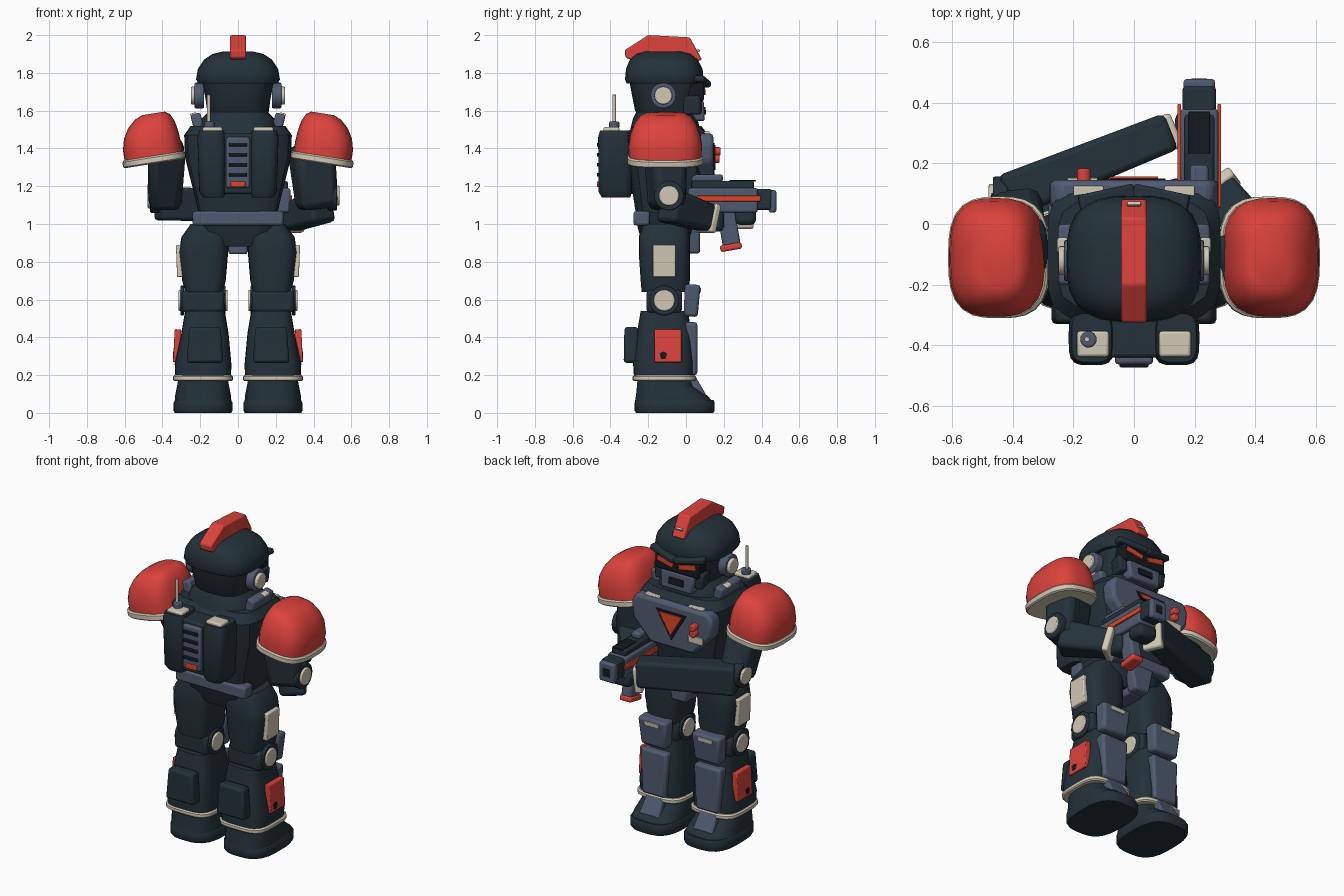
import bpy, bmesh, math
from mathutils import Matrix, Vector, Euler


def mat(name, *c):
    m = bpy.data.materials.new(name)
    m.diffuse_color = (*c, 1)
    return m


DARK = mat("dark_armor", .017, .031, .041)
BLACK = mat("black_recess", .007, .010, .014)
SLATE = mat("slate_blue", .080, .105, .165)
RED = mat("shell_red", .72, .055, .045)
ORANGE = mat("signal_orange", .75, .060, .020)
CREAM = mat("cream_trim", .64, .58, .46)


def finish(name, bm, m, bevel=0.0, angle=35):
    bmesh.ops.recalc_face_normals(bm, faces=bm.faces)
    me = bpy.data.meshes.new(name)
    bm.to_mesh(me)
    bm.free()
    ob = bpy.data.objects.new(name, me)
    bpy.context.collection.objects.link(ob)
    me.materials.append(m)
    bpy.ops.object.select_all(action='DESELECT')
    ob.select_set(True)
    bpy.context.view_layer.objects.active = ob
    bpy.ops.object.shade_smooth_by_angle(angle=math.radians(angle))
    if bevel:
        b = ob.modifiers.new("bevel", 'BEVEL')
        b.width, b.segments, b.limit_method = bevel, 2, 'ANGLE'
    return ob


def box(name, c, size, m, rot=(0, 0, 0), bevel=.012, taper=(1, 1), matrix=None):
    """Box with optional scaling of its top face."""
    bm = bmesh.new()
    bmesh.ops.create_cube(bm, size=1)
    for v in bm.verts:
        k = taper if v.co.z > 0 else (1, 1)
        v.co = Vector((v.co.x * size[0] * k[0], v.co.y * size[1] * k[1], v.co.z * size[2]))
    if matrix is None:
        matrix = Matrix.Translation(c) @ Euler([math.radians(a) for a in rot]).to_matrix().to_4x4()
    bm.transform(matrix)
    return finish(name, bm, m, min(bevel, min(size) * .3))


def beam(name, p, q, w, h, m, taper=(1, 1), bevel=.025):
    """Box stretched between two points."""
    p, q = Vector(p), Vector(q)
    d = q - p
    mx = Matrix.Translation((p + q) / 2) @ d.to_track_quat('Z', 'Y').to_matrix().to_4x4()
    return box(name, None, (w, h, d.length), m, bevel=bevel, taper=taper, matrix=mx)


def disc(name, c, r, depth, m, axis='X', bevel=.006, r2=None):
    bm = bmesh.new()
    rot = {'X': Matrix.Rotation(math.pi / 2, 4, 'Y'), 'Y': Matrix.Rotation(math.pi / 2, 4, 'X'),
           'Z': Matrix.Identity(4)}[axis]
    bmesh.ops.create_cone(bm, cap_ends=True, segments=24, radius1=r, radius2=r if r2 is None else r2,
                          depth=depth, matrix=Matrix.Translation(c) @ rot)
    return finish(name, bm, m, bevel)


def prism(name, pts, axis, lo, hi, m, bevel=.012):
    """Profile extruded along x (pts are y,z) or along y (pts are x,z)."""
    bm = bmesh.new()
    rings = [[bm.verts.new((t, a, b) if axis == 'X' else (a, t, b)) for a, b in pts] for t in (lo, hi)]
    n = len(pts)
    bm.faces.new(rings[0])
    bm.faces.new(rings[1])
    for i in range(n):
        j = (i + 1) % n
        bm.faces.new((rings[0][i], rings[0][j], rings[1][j], rings[1][i]))
    return finish(name, bm, m, bevel)


def loft(name, secs, m, p=4, n=32, matrix=None, angle=35):
    """Stack of rounded-square sections: (z, cx, cy, half_x, half_y)."""
    bm = bmesh.new()
    rings = []
    for z, cx, cy, hx, hy in secs:
        ring = []
        for i in range(n):
            a = 2 * math.pi * (i + .5) / n
            c, s = math.cos(a), math.sin(a)
            k = (abs(c) ** p + abs(s) ** p) ** (-1 / p)
            ring.append(bm.verts.new((cx + hx * c * k, cy + hy * s * k, z)))
        rings.append(ring)
    bm.faces.new(rings[0])
    bm.faces.new(rings[-1])
    for a, b in zip(rings, rings[1:]):
        for i in range(n):
            j = (i + 1) % n
            bm.faces.new((a[i], a[j], b[j], b[i]))
    if matrix:
        bm.transform(matrix)
    return finish(name, bm, m, angle=angle)


# Helmet, crest and face
loft("head", [(1.56, 0, -.10, .14, .14), (1.60, 0, -.11, .16, .16), (1.755, 0, -.115, .19, .185)], DARK, p=3)
loft("helmet_dome", [(1.745, 0, -.115, .21, .200), (1.765, 0, -.115, .222, .208), (1.82, 0, -.115, .213, .203),
                     (1.87, 0, -.118, .180, .18), (1.90, 0, -.12, .135, .145), (1.912, 0, -.12, .085, .10)],
     DARK, p=3, angle=45)
prism("crest", [(-.32, 1.88), (-.325, 1.92), (-.20, 2.0), (.02, 1.988), (.085, 1.87), (0, 1.84), (-.2, 1.84)],
      'X', -.042, .042, RED, .008)
box("crest_mark", (0, .066, 1.918), (.045, .014, .012), CREAM, (-30, 0, 0), .002)
box("visor", (0, .045, 1.70), (.30, .10, .10), BLACK)
box("face_mask", (0, .035, 1.60), (.21, .13, .11), SLATE, taper=(1.1, .9))
box("mouth_slot", (0, .099, 1.60), (.10, .012, .04), BLACK, (6, 0, 0), .003)
for s in (-1, 1):
    box("brow", (s * .085, .07, 1.755), (.19, .09, .035), DARK, (0, -s * 10, -s * 12))
    box("eye", (s * .075, .094, 1.708), (.115, .012, .030), ORANGE, (0, -s * 12, -s * 4), .002)
    box("cheek_guard", (s * .135, .03, 1.63), (.05, .10, .10), DARK, (0, s * 8, -s * 12))
    disc("ear_base", (s * .205, -.12, 1.68), .068, .05, SLATE)
    disc("ear_cap", (s * .237, -.12, 1.68), .047, .024, CREAM)

# Torso
loft("torso", [(1.02, 0, -.10, .20, .16), (1.15, 0, -.10, .23, .18), (1.35, 0, -.10, .28, .21),
               (1.47, 0, -.10, .285, .22), (1.52, 0, -.10, .25, .18)], DARK, p=5)
loft("neck_collar", [(1.48, 0, -.11, .22, .19), (1.56, 0, -.11, .19, .17), (1.60, 0, -.11, .15, .15)], DARK, p=3)
prism("chest_plate", [(-.25, 1.48), (.25, 1.48), (.28, 1.43), (.27, 1.33), (.15, 1.2), (-.15, 1.2),
                      (-.27, 1.33), (-.28, 1.43)], 'Y', .05, .145, SLATE, .02)
prism("badge_frame", [(-.105, 1.43), (.105, 1.43), (0, 1.255)], 'Y', .14, .150, BLACK, .002)
prism("badge_triangle", [(-.08, 1.418), (.08, 1.418), (0, 1.285)], 'Y', .145, .157, ORANGE, .002)
box("chest_tag", (-.17, .146, 1.30), (.10, .012, .045), CREAM, bevel=.003)
for z, y in ((1.385, .16), (1.345, .155)):
    disc("chest_knob", (-.165, y, z), .022, .045, RED, 'Y')
for s in (-1, 1):
    box("chest_trim", (s * .15, .10, 1.482), (.10, .05, .016), CREAM)
    box("shoulder_strap", (s * .215, -.10, 1.54), (.055, .20, .09), SLATE, (0, s * 15, 0))
    box("strap_tip", (s * .235, -.07, 1.578), (.035, .05, .02), CREAM, (0, s * 15, 0))

# Backpack
box("backpack_core", (0, -.35, 1.32), (.28, .18, .32), DARK)
for s in (-1, 1):
    loft("backpack_pod", [(1.14, s * .13, -.37, .055, .075), (1.17, s * .135, -.375, .07, .088),
                          (1.46, s * .14, -.375, .075, .09), (1.495, s * .14, -.375, .065, .08)], DARK)
    box("pod_cap", (s * .135, -.395, 1.498), (.105, .085, .03), CREAM)
box("pack_panel", (0, -.445, 1.325), (.125, .035, .27), SLATE)
for i in range(4):
    box("pack_vent", (0, -.464, 1.42 - i * .053), (.095, .016, .02), BLACK, bevel=.004)
box("pack_light", (0, -.464, 1.21), (.08, .014, .03), ORANGE, bevel=.004)
disc("antenna_base", (-.15, -.38, 1.525), .027, .035, SLATE, 'Z')
disc("antenna_rod", (-.155, -.38, 1.61), .009, .15, CREAM, 'Z', .002)

# Hips
loft("pelvis", [(.88, 0, -.11, .12, .11), (.96, 0, -.11, .20, .14), (1.06, 0, -.11, .22, .165)], DARK, p=5)
box("belt_back", (0, -.235, 1.03), (.48, .085, .075), SLATE)
box("belt_front", (0, .045, 1.03), (.40, .07, .075), SLATE)
box("groin_plate", (0, .04, .93), (.10, .07, .17), SLATE, taper=(1.7, 1))
box("groin_base", (0, -.06, .87), (.10, .16, .06), SLATE)

# Legs
for s in (-1, 1):
    loft("thigh", [(.64, s * .18, -.11, .10, .125), (.70, s * .18, -.11, .115, .13), (.85, s * .182, -.115, .13, .135),
                   (.93, s * .175, -.115, .125, .135), (1.0, s * .15, -.11, .10, .12)], DARK, p=3.5)
    box("thigh_plate", (s * .308, -.115, .805), (.035, .12, .17), CREAM, (0, s * 2, 0), .006)
    box("knee_joint", (s * .185, -.115, .59), (.225, .19, .12), DARK, bevel=.02)
    for t in (-1, 1):
        disc("knee_ring", (s * .185 + t * .11, -.115, .595), .079, .02, DARK)
        disc("knee_cap", (s * .185 + t * .122, -.115, .595), .056, .016, CREAM)
    box("knee_pad", (s * .185, .03, .595), (.17, .075, .17), SLATE, (-4, 0, 0), .015, (1.15, 1.1))
    box("knee_mark", (s * .185, .073, .65), (.10, .012, .025), CREAM, (-4, 0, 0), .003)
    loft("shin", [(.18, s * .185, -.12, .148, .155), (.26, s * .185, -.12, .150, .16), (.42, s * .175, -.115, .125, .145),
                  (.54, s * .175, -.115, .105, .125)], DARK)
    box("shin_plate", (s * .185, .025, .34), (.16, .07, .28), SLATE, bevel=.015, taper=(1.15, 1))
    box("calf_pack", (s * .175, -.29, .36), (.195, .08, .19), DARK, bevel=.015, taper=(.85, .9))
    box("shin_side_plate", (s * .322, -.095, .355), (.035, .145, .175), RED, (0, -s * 3, 0), .005)
    prism("shin_emblem", [(-.14, .315), (-.12, .325), (-.10, .315), (-.108, .285), (-.132, .285)],
          'X', s * .336, s * .345, BLACK, 0)
    loft("ankle_trim", [(.168, s * .185, -.115, .152, .160), (.175, s * .185, -.115, .158, .168),
                        (.192, s * .185, -.115, .158, .168), (.20, s * .185, -.115, .150, .16)], CREAM)
    loft("boot", [(.06, s * .185, -.065, .150, .205), (.09, s * .185, -.075, .148, .190),
                  (.14, s * .185, -.11, .138, .150), (.175, s * .185, -.115, .132, .142)], DARK, p=3)
    loft("boot_sole", [(0, s * .185, -.06, .150, .205), (.012, s * .185, -.06, .156, .212),
                       (.055, s * .185, -.06, .156, .212), (.068, s * .185, -.06, .148, .205)], DARK, p=3)
    box("instep_plate", (s * .185, .055, .135), (.14, .05, .13), SLATE, (30, 0, 0), .012, (.8, 1))

# Shoulder shells, tilted outward
for s in (-1, 1):
    tilt = Matrix.Translation((s * .445, -.11, 1.345)) @ Matrix.Rotation(s * math.radians(9), 4, 'Y')
    loft("shoulder_shell", [(0, 0, 0, .155, .19), (.07, 0, 0, .155, .195), (.13, -s * .005, 0, .145, .185),
                            (.18, -s * .015, 0, .125, .165), (.22, -s * .027, 0, .095, .135),
                            (.238, -s * .035, 0, .06, .10)], RED, p=3, matrix=tilt, angle=50)
    loft("shoulder_rim", [(-.025, 0, 0, .160, .192), (-.018, 0, 0, .168, .20), (.008, 0, 0, .168, .20),
                          (.016, 0, 0, .160, .192)], CREAM, p=3, matrix=tilt)

# Arm on the trigger side
beam("upper_arm_right", (.385, -.11, 1.42), (.42, -.10, 1.08), .20, .23, DARK, (.85, .9), .04)
disc("elbow_ring_right", (.50, -.09, 1.15), .078, .05, DARK)
disc("elbow_cap_right", (.525, -.09, 1.15), .053, .025, CREAM)
beam("forearm_right", (.45, -.10, 1.10), (.27, .12, 1.03), .16, .18, DARK, (.8, .8))
beam("cuff_right", (.285, .10, 1.035), (.262, .13, 1.025), .15, .155, CREAM, bevel=.01)
box("hand_right", (.225, .15, 1.02), (.11, .10, .12), DARK, bevel=.025)

# Arm supporting the barrel
beam("upper_arm_left", (-.375, -.11, 1.42), (-.39, .06, 1.10), .19, .20, DARK, (.9, .9), .04)
disc("elbow_ring_left", (-.44, .08, 1.135), .076, .05, DARK)
disc("elbow_cap_left", (-.468, .08, 1.135), .052, .022, CREAM)
beam("forearm_left", (-.42, .09, 1.11), (.12, .305, 1.09), .15, .18, DARK, (.85, .9), .02)
box("forearm_plate", (-.13, .265, 1.11), (.13, .02, .07), SLATE, (0, 0, 21.5), .006)
beam("cuff_left", (.09, .29, 1.055), (.135, .31, 1.05), .12, .155, CREAM, bevel=.012)
box("hand_left", (.20, .315, 1.04), (.13, .11, .09), DARK, bevel=.025)

# Rifle
X = .215
box("rifle_body", (X, .195, 1.125), (.125, .37, .13), SLATE)
box("rifle_top", (X, .195, 1.205), (.10, .33, .045), DARK)
box("rifle_sight", (X, .11, 1.243), (.06, .17, .04), SLATE)
box("rifle_top_slot", (X, .30, 1.228), (.07, .14, .008), BLACK, bevel=.002)
for s in (-1, 1):
    box("rifle_stripe", (X + s * .066, .225, 1.135), (.012, .34, .03), ORANGE, bevel=.003)
box("rifle_barrel", (X, .405, 1.13), (.11, .10, .11), DARK)
box("rifle_muzzle", (X, .458, 1.12), (.105, .04, .12), SLATE)
box("muzzle_bore", (X, .477, 1.12), (.05, .006, .05), BLACK, bevel=.001)
box("magazine", (X, .225, .985), (.07, .095, .20), SLATE, (10, 0, 0))
box("magazine_base", (X, .238, .878), (.08, .115, .035), RED, (10, 0, 0))
